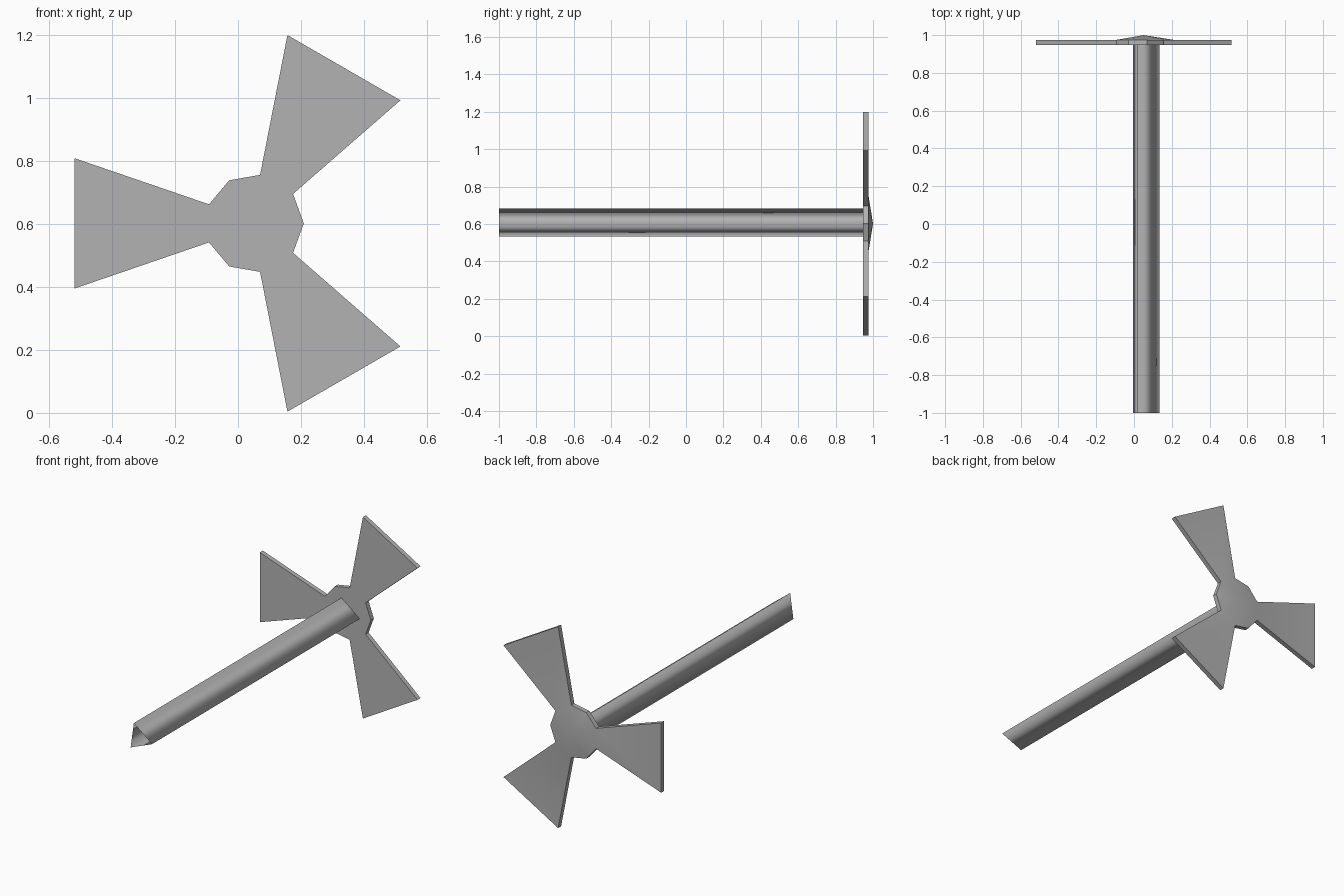
import bpy
import bmesh
import math
from mathutils import Vector, Matrix

cube = bpy.data.objects.get("Cube")
if cube:
    bpy.data.objects.remove(cube, do_unlink=True)

grey = bpy.data.materials.new("plain grey")
grey.use_nodes = True
colour = (0.45, 0.45, 0.45, 1)
grey.diffuse_color = colour
grey.node_tree.nodes["Principled BSDF"].inputs["Base Color"].default_value = colour

CX, CZ = 0.051, 0.602                 # axis of the rod and the rotor
FRONT, BACK, APEX = 0.947, 0.975, 1.0  # depths of the rotor plate and hub tip


def finish(bm, name):
    mesh = bpy.data.meshes.new(name)
    bmesh.ops.recalc_face_normals(bm, faces=bm.faces)
    bm.to_mesh(mesh)
    bm.free()
    obj = bpy.data.objects.new(name, mesh)
    bpy.context.collection.objects.link(obj)
    mesh.materials.append(grey)
    return obj


# Rod: open three-sided tube, shaded smooth
bm = bmesh.new()
rings = []
for y in (-1.0, FRONT):
    rings.append([bm.verts.new((CX - 0.002 + 0.0875 * math.cos(math.radians(a)), y,
                                CZ + 0.0875 * math.sin(math.radians(a))))
                  for a in (-8, 112, 232)])
for i in range(3):
    j = (i + 1) % 3
    face = bm.faces.new((rings[0][i], rings[0][j], rings[1][j], rings[1][i]))
    face.smooth = True
finish(bm, "rod")

# Rotor: nine-sided hub with three flared blades and a shallow cone behind
bm = bmesh.new()
# One third of the outline: hub corner, blade root, two tips, blade root
third = [(0.158, 0), (0.131, 0.0875), (0.1065, 0.598), (0.4645, 0.391), (0.018, 0.154)]
root, tip = (0.143, 0.0605), (0.571, 0.2072)
sector = [(root[0], -root[1]), (tip[0], -tip[1]), tip, root]
front, back = [], []
for k in range(3):
    spin = Matrix.Rotation(math.radians(60 + 120 * k), 2)
    corner = Matrix.Rotation(math.radians(120 + 120 * k), 2) @ Vector((0.158, 0))
    for p in [spin @ Vector(q) for q in sector] + [corner]:
        front.append(bm.verts.new((CX + p.x, FRONT, CZ + p.y)))
        back.append(bm.verts.new((CX + p.x, BACK, CZ + p.y)))
n = len(front)
for i in range(n):                    # rim
    j = (i + 1) % n
    bm.faces.new((front[i], front[j], back[j], back[i]))
for k in range(0, n, 5):              # blade fronts and backs
    bm.faces.new(front[k:k + 4])
    bm.faces.new(back[k:k + 4])
hub = [i for i in range(n) if i % 5 in (0, 3, 4)]
bm.faces.new([front[i] for i in hub])
apex = bm.verts.new((CX, APEX, CZ))
for a, b in zip(hub, hub[1:] + hub[:1]):
    bm.faces.new((back[a], back[b], apex))
rotor = finish(bm, "rotor")
bpy.ops.object.select_all(action='DESELECT')
rotor.select_set(True)
bpy.context.view_layer.objects.active = rotor
bpy.ops.object.shade_smooth_by_angle(angle=math.radians(30))
